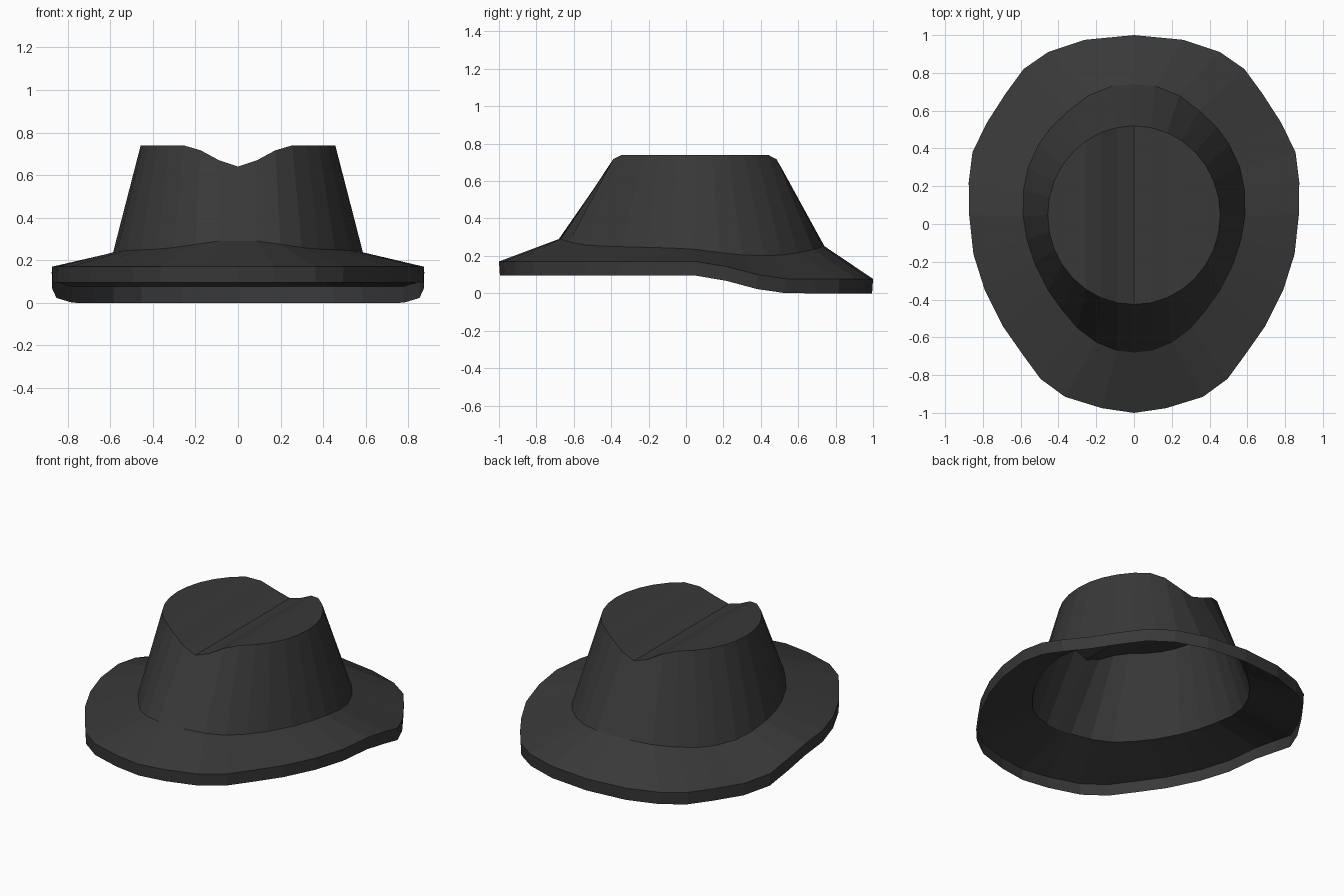
import bpy, bmesh, math

if "Cube" in bpy.data.objects:
    bpy.data.objects.remove(bpy.data.objects["Cube"])

felt = bpy.data.materials.new("dark_felt")
felt.diffuse_color = (0.04, 0.04, 0.04, 1)
felt.use_nodes = True
felt.node_tree.nodes["Principled BSDF"].inputs["Base Color"].default_value = felt.diffuse_color


def interp(t, pts):
    if t <= pts[0][0]:
        return pts[0][1]
    for (a, u), (b, v) in zip(pts, pts[1:]):
        if t <= b:
            return u + (v - u) * (t - a) / (b - a)
    return pts[-1][1]


def closed(half):
    # mirror a half outline (back to front, +x side) into a full ring
    return half + [(-x, y, z) for x, y, z in half[-2:0:-1]]


def build(name, rings, cap=False):
    bm = bmesh.new()
    rows = [[bm.verts.new(p) for p in r] for r in rings]
    n = len(rows[0])
    for a, b in zip(rows, rows[1:]):
        for i in range(n):
            j = (i + 1) % n
            bm.faces.new((a[i], b[i], b[j], a[j]))
    if cap:
        # lengthwise strips from back edge to front edge form the creased top
        r, h = rows[-1], n // 2
        for s in (1, -1):
            for i in range(h // 2):
                quad = [r[s * i], r[s * (i + 1)], r[s * (h - i - 1)], r[s * (h - i)]]
                bm.faces.new(list(dict.fromkeys(quad)))
    bmesh.ops.recalc_face_normals(bm, faces=bm.faces)
    # open sheets: make sure the upper side faces outwards
    if sum(f.normal.z * f.calc_area() for f in bm.faces) < 0:
        bmesh.ops.reverse_faces(bm, faces=bm.faces)
    me = bpy.data.meshes.new(name)
    bm.to_mesh(me)
    bm.free()
    me.materials.append(felt)
    ob = bpy.data.objects.new(name, me)
    bpy.context.collection.objects.link(ob)
    return ob


# outer brim outline, back to front
edge = [(0, 1), (.26, .975), (.455, .91), (.585, .82), (.68, .69), (.78, .535),
        (.855, .38), (.875, .22), (.873, .05), (.85, -.16), (.79, -.35),
        (.695, -.54), (.59, -.69), (.495, -.82), (.365, -.915), (.17, -.975), (0, -1)]
rise = [(.05, .17), (.22, .143), (.38, .1), (.54, .077)]
brim_edge = closed([(x, y, interp(y, rise)) for x, y in edge])
lip_edge = closed([(x * .997, y * .995, interp(y, rise) - .077 + .002 * (y < .2))
                   for x, y in edge])

# join between crown and brim
join = [(0, .74), (.115, .73), (.24, .68), (.345, .6), (.44, .51), (.505, .42),
        (.56, .3), (.585, .18), (.587, .04), (.567, -.08), (.525, -.21),
        (.455, -.35), (.38, -.455), (.3, -.55), (.2, -.625), (.09, -.67), (0, -.68)]
sag = [(-.67, .29), (-.625, .275), (-.55, .26), (-.45, .252), (0, .24), (.1, .23),
       (.25, .208), (.4, .2), (.55, .207), (.65, .225), (.74, .252)]
crown_base = closed([(x, y, interp(y, sag)) for x, y in join])

# round crown top with a lengthwise pinch
dip = [(0, .64), (.09, .67), (.176, .717), (.256, .74)]
top = []
for k in range(17):
    a = math.pi * k / 16
    x = .457 * math.sin(a)
    top.append((x, .047 + .473 * math.cos(a), interp(x, dip)))

build("brim", [lip_edge, brim_edge, crown_base])
build("crown", [crown_base, closed(top)], cap=True)
